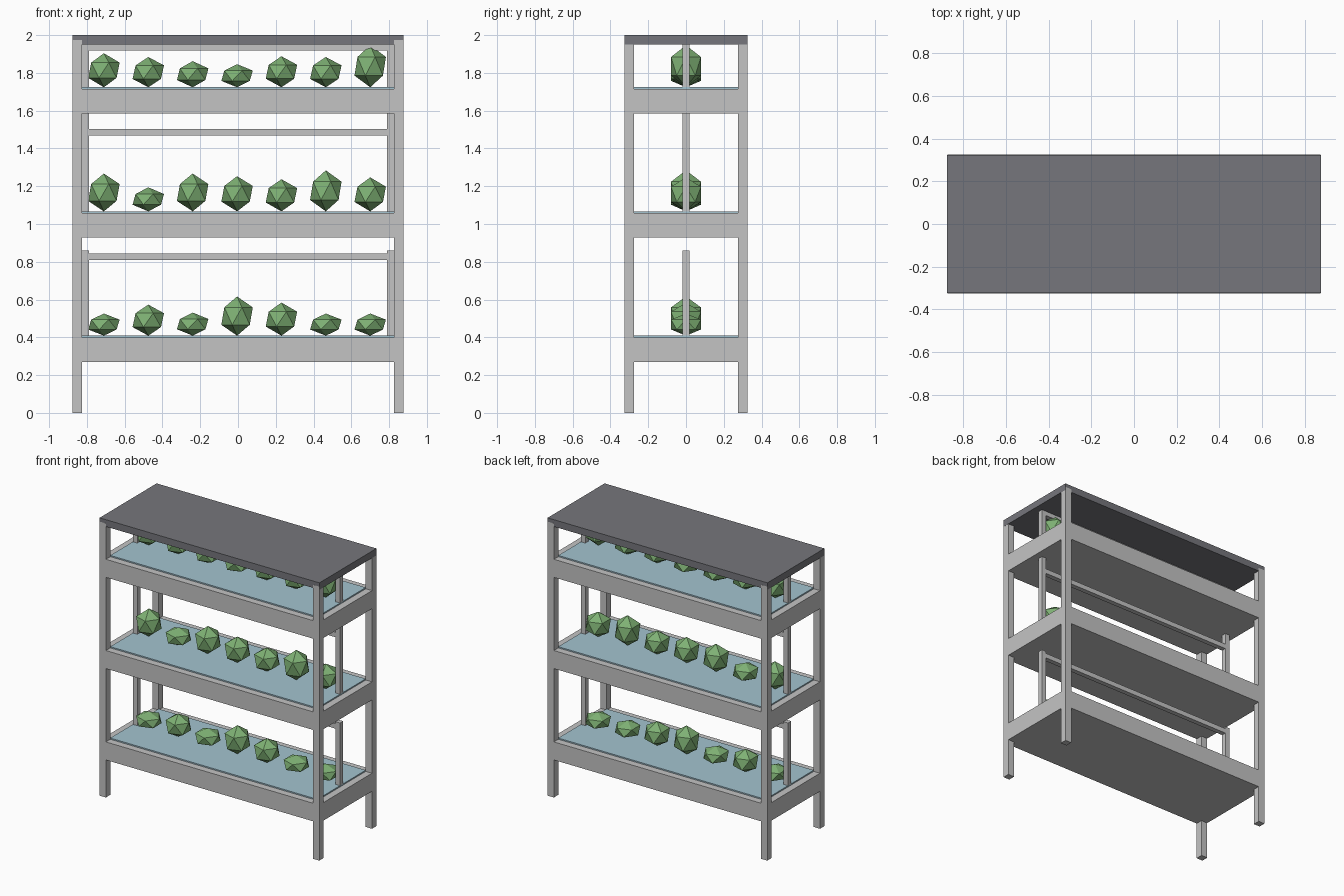
import bpy, bmesh
from mathutils import Matrix

if "Cube" in bpy.data.objects:
    bpy.data.objects.remove(bpy.data.objects["Cube"])


def material(name, rgb):
    m = bpy.data.materials.new(name)
    m.diffuse_color = (*rgb, 1)
    m.use_nodes = True
    m.node_tree.nodes["Principled BSDF"].inputs["Base Color"].default_value = m.diffuse_color
    return m


FRAME = material("light_grey_metal", (0.55, 0.55, 0.55))
ROOF = material("dark_grey_panel", (0.18, 0.182, 0.2))
WATER = material("pale_blue", (0.37, 0.55, 0.63))
LEAF = material("leaf_green", (0.21, 0.44, 0.175))


def finish(name, bm, mat):
    me = bpy.data.meshes.new(name)
    bm.to_mesh(me)
    bm.free()
    me.materials.append(mat)
    ob = bpy.data.objects.new(name, me)
    bpy.context.collection.objects.link(ob)


def box(name, x, y, z, mat):
    """Box from (min, max) ranges on each axis."""
    bm = bmesh.new()
    bmesh.ops.create_cube(bm, size=1)
    for v in bm.verts:
        for i, (a, b) in enumerate((x, y, z)):
            v.co[i] = a if v.co[i] < 0 else b
    finish(name, bm, mat)


def plant(name, x, z, height):
    """Low-poly bush resting on z, stretched to its height."""
    bm = bmesh.new()
    bmesh.ops.create_icosphere(bm, subdivisions=1, radius=1)
    bm.transform(Matrix.Translation((x, 0, z + height / 2))
                 @ Matrix.Diagonal((0.093, 0.093, height / 2, 1)))
    finish(name, bm, LEAF)


# corner posts
for sx in (-1, 1):
    for sy in (-1, 1):
        box("corner_post", sorted((sx * 0.825, sx * 0.875)),
            sorted((sy * 0.275, sy * 0.325)), (0, 1.973), FRAME)

# roof panel
box("roof", (-0.8755, 0.8755), (-0.3245, 0.3245), (1.95, 2.0), ROOF)

# shelves: bed bottom, support top, lamp bar bottom, plant heights
shelves = [
    (0.27, 0.86, 0.81, (0.117, 0.164, 0.122, 0.207, 0.175, 0.117, 0.117)),
    (0.928, 1.59, 1.468, (0.20, 0.127, 0.20, 0.186, 0.17, 0.217, 0.18)),
    (1.585, 1.955, 1.918, (0.18, 0.16, 0.138, 0.122, 0.164, 0.16, 0.222)),
]
for low, support_top, bar, heights in shelves:
    top = low + 0.13
    box("growing_bed", (-0.875, 0.875), (-0.325, 0.325), (low, top), FRAME)
    box("water_surface", (-0.825, 0.825), (-0.275, 0.275), (top - 0.01, top + 0.009), WATER)
    # lamp supports at both ends and the bar between them
    for s in (-1, 1):
        box("lamp_support", sorted((s * 0.79, s * 0.825)), (-0.018, 0.018),
            (top, support_top), FRAME)
    box("lamp_bar", (-0.79, 0.79), (-0.0175, 0.0175), (bar, bar + 0.035), FRAME)
    # row of plants
    for i, h in enumerate(heights):
        plant("plant", -0.71 + 0.235 * i, top + 0.009, h)
